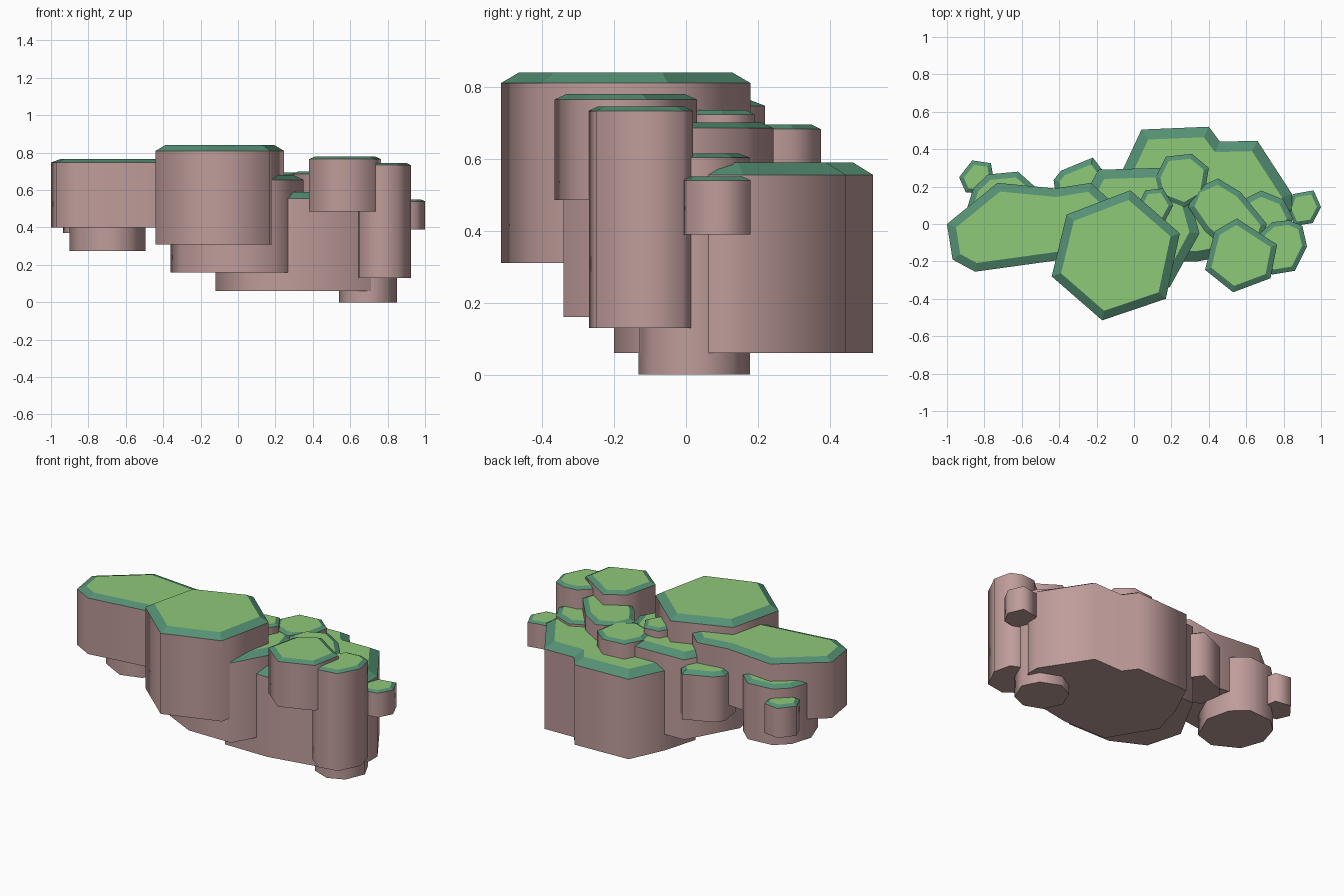
import bpy, bmesh


def material(name, rgb):
    m = bpy.data.materials.new(name)
    m.diffuse_color = (*rgb, 1)
    return m


MATS = [material("pink_rock", (0.52, 0.335, 0.325)),
        material("dark_grass_edge", (0.09, 0.28, 0.175)),
        material("light_grass", (0.275, 0.585, 0.19))]


def rock(name, outline, z0, z1, rim=0.015, inset=0.025):
    """Faceted stone column with a sloping grass rim and a flat grass top."""
    bm = bmesh.new()
    base = bm.faces.new([bm.verts.new((x, y, z0)) for x, y in outline])
    base.normal_update()
    if base.normal.z < 0:
        base.normal_flip()
    # walls
    top = bmesh.ops.extrude_face_region(bm, geom=[base], use_keep_orig=True)["geom"]
    for v in [g for g in top if isinstance(g, bmesh.types.BMVert)]:
        v.co.z = z1 - rim
    cap = [g for g in top if isinstance(g, bmesh.types.BMFace)][0]
    bmesh.ops.recalc_face_normals(bm, faces=bm.faces[:])
    # grass rim and top
    ring = bmesh.ops.inset_region(bm, faces=[cap], thickness=inset,
                                  use_even_offset=True)["faces"]
    for v in cap.verts:
        v.co.z = z1
    for f in ring:
        f.material_index = 1
    cap.material_index = 2
    # smooth walls, crisp horizontal edges
    bm.normal_update()
    for f in bm.faces:
        f.smooth = abs(f.normal.z) < 0.1
    for e in bm.edges:
        e.smooth = all(f.smooth for f in e.link_faces)
    me = bpy.data.meshes.new(name)
    bm.to_mesh(me)
    bm.free()
    for m in MATS:
        me.materials.append(m)
    ob = bpy.data.objects.new(name, me)
    bpy.context.collection.objects.link(ob)


# large stones
rock("front_rock", [(-.36, .05), (-.02, .18), (.245, -.05), (.17, -.40),
                    (-.17, -.515), (-.44, -.28)], .31, .84, .03, .045)
rock("left_rock", [(-1, 0), (-.73, .22), (-.42, .19), (-.23, .22), (-.1, .1),
                   (-.2, -.16), (-.38, -.19), (-.85, -.255), (-.97, -.19)],
     .40, .765, .018, .045)
rock("middle_rock", [(-.36, -.02), (-.19, .29), (.14, .30), (.29, .17),
                     (.35, -.05), (.19, -.34), (-.1, -.34), (-.3, -.24)],
     .16, .68, .025, .05)
rock("back_rock", [(-.12, .08), (-.06, .29), (.04, .505), (.40, .52), (.46, .44),
                   (.66, .445), (.845, .16), (.845, .08), (.71, -.13),
                   (.34, -.2), (.05, -.2)], .06, .59, .035, .055)

# stones on the right
rock("right_front_rock", [(.55, .03), (.765, -.11), (.73, -.29), (.53, -.365),
                          (.38, -.245), (.43, -.04)], .485, .78, .015, .03)
rock("right_tall_rock", [(.74, .01), (.83, .02), (.90, -.01), (.925, -.12),
                         (.86, -.25), (.74, -.27), (.65, -.20), (.64, -.08)],
     .13, .745, .012, .025)
rock("right_foot_rock", [(.54, .02), (.585, .13), (.68, .178), (.80, .13), (.85, .03),
                         (.80, -.09), (.70, -.132), (.59, -.09)], 0, .615, .012, .03)
rock("right_small_rock", [(.85, .16), (.96, .18), (1, .09), (.955, .005),
                          (.86, -.01), (.82, .08)], .39, .55, .01, .02)
rock("right_flat_rock", [(.29, .09), (.33, .19), (.45, .243), (.57, .17), (.71, .0),
                         (.68, -.1), (.5, -.14), (.38, -.04)], .475, .70, .015, .03)

# stones at the back
rock("back_hex_rock", [(.17, .36), (.31, .375), (.40, .30), (.375, .15),
                       (.27, .09), (.14, .14), (.115, .25)], .4, .695, .013, .025)
rock("middle_small_rock", [(.06, .18), (.155, .19), (.21, .1), (.165, .015),
                           (.07, 0), (.015, .09)], .5, .735, .012, .022)
rock("back_left_rock", [(-.43, .235), (-.39, .285), (-.22, .355), (-.155, .27),
                        (-.18, .12), (-.3, .06), (-.41, .1)], .32, .62, .02, .03)

# stones on the far left
rock("left_foot_rock", [(-.90, .06), (-.86, .19), (-.78, .265), (-.62, .28),
                        (-.53, .2), (-.495, .05), (-.57, -.12), (-.70, -.16),
                        (-.85, -.08)], .275, .64, .018, .03)
rock("left_small_rock", [(-.865, .34), (-.765, .325), (-.75, .24), (-.80, .16),
                         (-.90, .17), (-.935, .25)], .37, .565, .012, .022)
